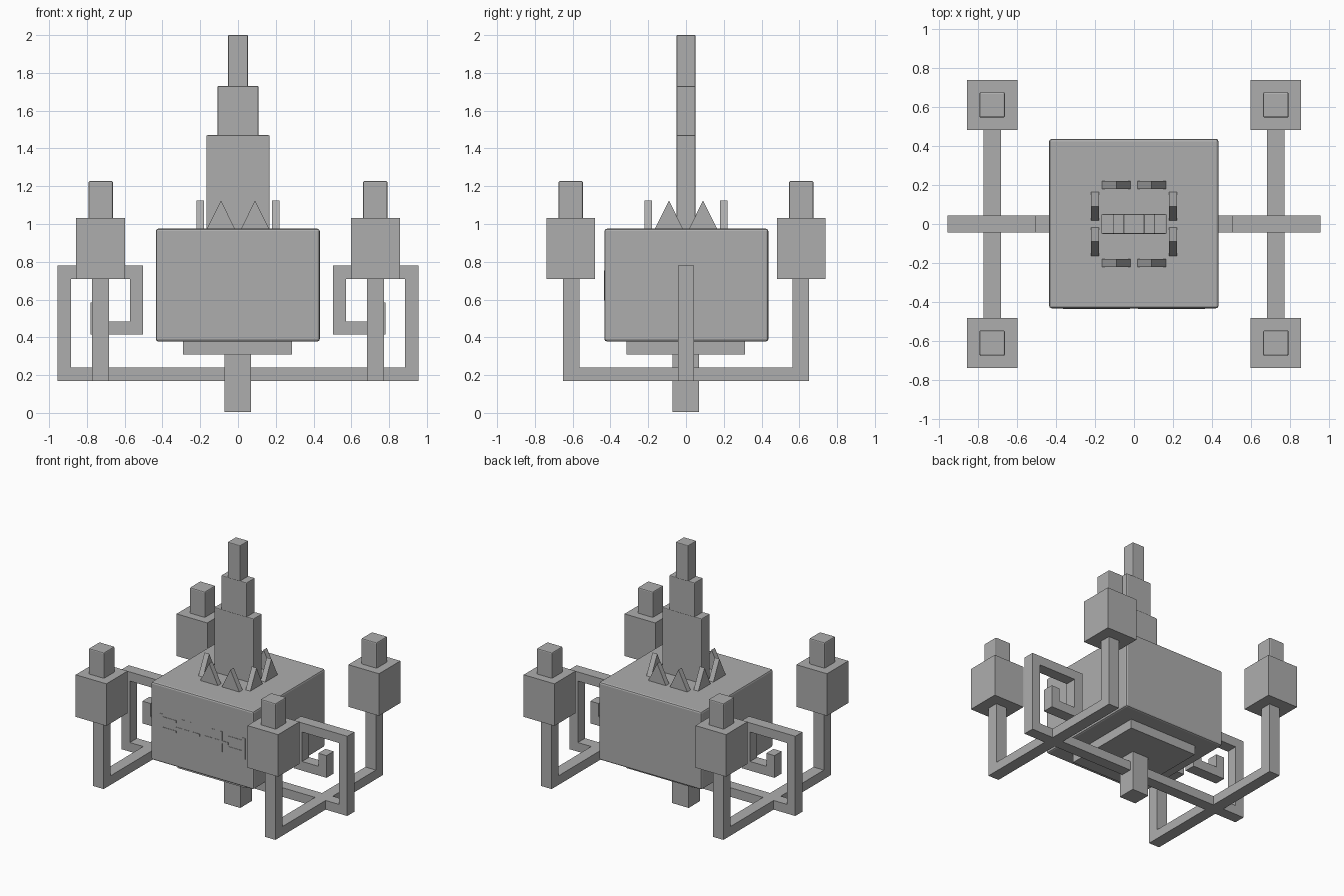
import bpy, bmesh

if "Cube" in bpy.data.objects:
    bpy.data.objects.remove(bpy.data.objects["Cube"])

grey = bpy.data.materials.new("stone_grey")
grey.diffuse_color = (0.42, 0.42, 0.42, 1)
grey.use_nodes = True
grey.node_tree.nodes["Principled BSDF"].inputs["Base Color"].default_value = grey.diffuse_color


def finish(name, bm):
    bmesh.ops.recalc_face_normals(bm, faces=bm.faces)
    me = bpy.data.meshes.new(name)
    bm.to_mesh(me)
    bm.free()
    me.materials.append(grey)
    ob = bpy.data.objects.new(name, me)
    bpy.context.collection.objects.link(ob)
    return ob


def box(name, x0, x1, y0, y1, z0, z1, bevel=0.0):
    bm = bmesh.new()
    bmesh.ops.create_cube(bm, size=1)
    for v in bm.verts:
        v.co = (x1 if v.co.x > 0 else x0, y1 if v.co.y > 0 else y0, z1 if v.co.z > 0 else z0)
    if bevel:
        bmesh.ops.bevel(bm, geom=bm.edges[:], offset=bevel, segments=2, profile=0.5, affect='EDGES')
    return finish(name, bm)


def extrude_profile(name, pts, thick, along_x=False):
    """Closed outline (u, z) extruded by (start, end) across the other axis."""
    bm = bmesh.new()
    put = (lambda u, t, z: (t, u, z)) if along_x else (lambda u, t, z: (u, t, z))
    f = bm.faces.new([bm.verts.new(put(u, thick[0], z)) for u, z in pts])
    ext = bmesh.ops.extrude_face_region(bm, geom=[f])
    for g in ext["geom"]:
        if isinstance(g, bmesh.types.BMVert):
            g.co[0 if along_x else 1] = thick[1]
    return finish(name, bm)


# Central block, plate underneath and hanging post
box("main_block", -0.435, 0.433, -0.432, 0.436, 0.378, 0.975, 0.013)
box("base_plate", -0.29, 0.287, -0.315, 0.312, 0.308, 0.385)
box("bottom_post", -0.072, 0.07, -0.072, 0.07, 0.004, 0.31, 0.004)

# Stepped tower
for i, (w, z0, z1) in enumerate([(0.167, 0.95, 1.47), (0.108, 1.465, 1.73), (0.053, 1.725, 2.0)]):
    box(f"tower_tier_{i + 1}", -w, w, -0.05, 0.05, z0, z1, 0.005)

# Spikes around the tower, two on each side
for a in (-1, 1):
    for b in (-1, 1):
        tri = [(a * 0.012, 0.965), (a * 0.17, 0.965), (a * 0.09, 1.125)]
        span = (b * 0.2 - 0.02, b * 0.2 + 0.02)
        extrude_profile("front_back_spike", tri, span)
        extrude_profile("side_spike", tri, span, True)

# Square scroll arms left and right: one folded outline each
scroll = [(0, 0.17), (0.955, 0.17), (0.955, 0.78), (0.503, 0.78), (0.503, 0.415),
          (0.78, 0.415), (0.78, 0.585), (0.71, 0.585), (0.71, 0.485), (0.573, 0.485),
          (0.573, 0.71), (0.885, 0.71), (0.885, 0.24), (0, 0.24)]
for s in (-1, 1):
    extrude_profile("scroll_arm", [(s * u, z) for u, z in scroll], (-0.043, 0.043))

# Cross beams, uprights, lamp boxes and caps
for sx in (-1, 1):
    cx = sx * 0.727
    beam = [(-0.65, 0.17), (0.65, 0.17), (0.65, 0.72), (0.565, 0.72),
            (0.565, 0.24), (-0.565, 0.24), (-0.565, 0.72), (-0.65, 0.72)]
    extrude_profile("lamp_bracket", beam, (cx - 0.045, cx + 0.045), True)
    for sy in (-1, 1):
        cy = sy * 0.61
        box("lamp_box", cx - 0.13, cx + 0.13, cy - 0.129, cy + 0.129, 0.71, 1.032)
        box("lamp_cap", cx - 0.065, cx + 0.065, cy - 0.065, cy + 0.065, 1.02, 1.227, 0.008)

# Shallow inlay on the front of the block
inlay = [(0.22, 0.365, 0.715, 0.735), (0.22, 0.335, 0.64, 0.655), (0.335, 0.365, 0.595, 0.755),
         (0.02, 0.22, 0.665, 0.685), (0.085, 0.105, 0.6, 0.755), (0.15, 0.17, 0.6, 0.755)]
for s in (-1, 1):
    for x0, x1, z0, z1 in inlay:
        a, b = sorted((s * x0, s * x1))
        box("front_inlay", a, b, -0.435, -0.428, z0, z1)
